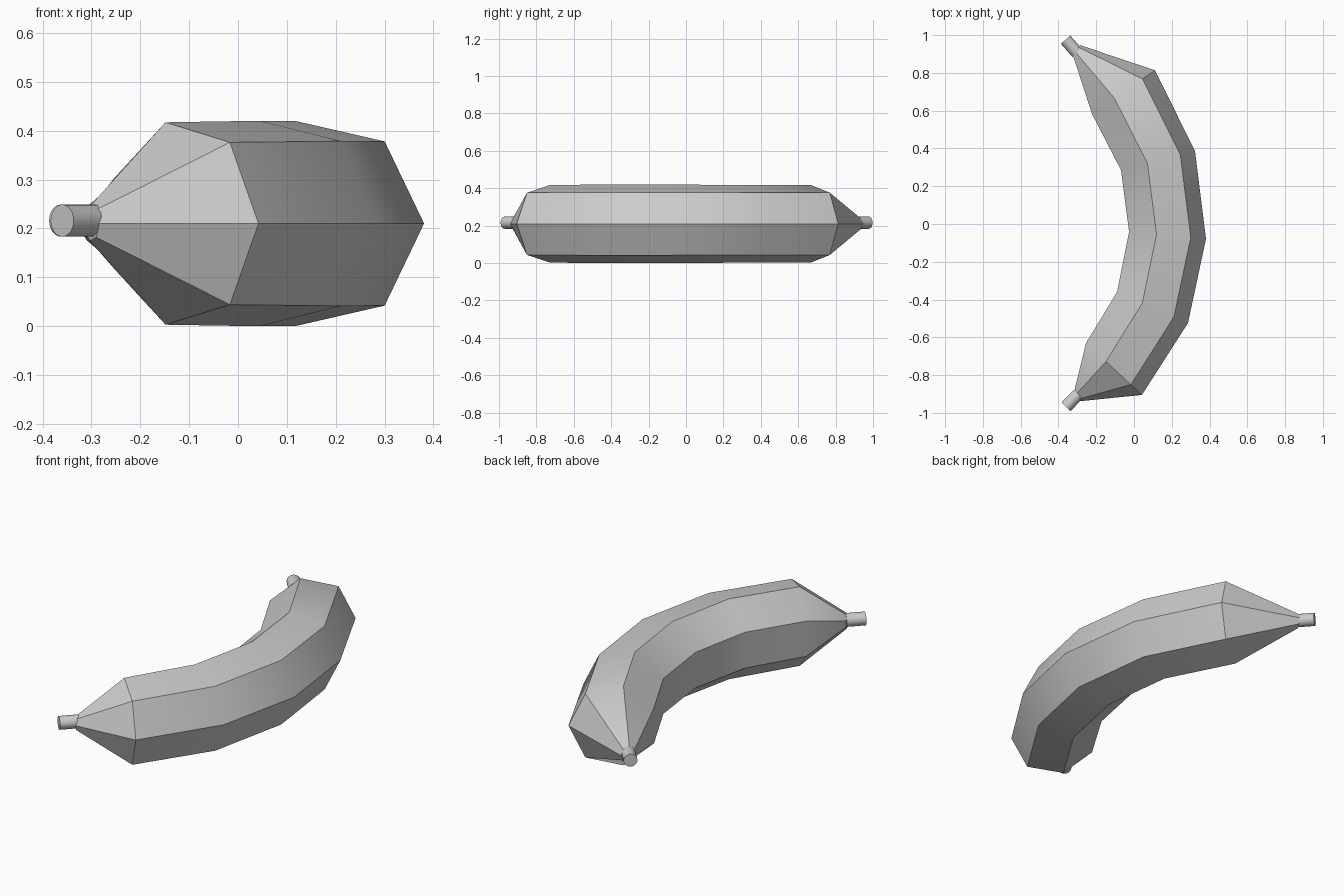
import bpy, bmesh
from math import sin, cos, tau
from mathutils import Vector

if "Cube" in bpy.data.objects:
    bpy.data.objects.remove(bpy.data.objects["Cube"])

SIDES = 7
MID_Z = 0.21
REACH = 1 - cos(3 * tau / SIDES)   # width of a unit heptagon, corner to flat

# Each ring: outer corner (x, y), inner flat (x, y)
RINGS = [
    ((-0.286, 0.947), (-0.322, 0.889)),
    ((0.111, 0.814), (-0.222, 0.582)),
    ((0.323, 0.386), (-0.069, 0.286)),
    ((0.381, -0.079), (-0.026, -0.042)),
    ((0.286, -0.524), (-0.090, -0.360)),
    ((0.042, -0.905), (-0.254, -0.630)),
    ((-0.284, -0.938), (-0.314, -0.876)),
]


def make_object(name, bm, angle):
    bmesh.ops.recalc_face_normals(bm, faces=bm.faces)
    mesh = bpy.data.meshes.new(name)
    bm.to_mesh(mesh)
    bm.free()
    ob = bpy.data.objects.new(name, mesh)
    bpy.context.collection.objects.link(ob)
    bpy.ops.object.select_all(action='DESELECT')
    ob.select_set(True)
    bpy.context.view_layer.objects.active = ob
    bpy.ops.object.shade_smooth_by_angle(angle=angle)
    return ob


# Seven-sided fruit body lofted along the bend
bm = bmesh.new()
loops = []
for outer, inner in RINGS:
    out, inn = Vector((*outer, MID_Z)), Vector((*inner, MID_Z))
    axis = (out - inn) / REACH
    centre, r = out - axis, axis.length
    loops.append([bm.verts.new(centre + axis * cos(k * tau / SIDES)
                               + Vector((0, 0, r * sin(k * tau / SIDES))))
                  for k in range(SIDES)])
for a, b in zip(loops, loops[1:]):
    for k in range(SIDES):
        n = (k + 1) % SIDES
        bm.faces.new((a[k], a[n], b[n], b[k]))
bm.faces.new(loops[0])
bm.faces.new(loops[-1])
make_object("fruit_body", bm, 0.55)


# Round stubs at both tips
def stub(name, start, end, radius=0.033):
    a, b = Vector(start), Vector(end)
    bm = bmesh.new()
    bmesh.ops.create_cone(bm, cap_ends=True, segments=24, radius1=radius,
                          radius2=radius, depth=(b - a).length)
    ob = make_object(name, bm, 0.55)
    ob.location = (a + b) / 2
    ob.rotation_euler = (b - a).to_track_quat('Z', 'Y').to_euler()


stub("stem", (-0.300, 0.905, 0.216), (-0.362, 0.976, 0.216))
stub("blossom_tip", (-0.294, -0.900, 0.216), (-0.360, -0.968, 0.216))
